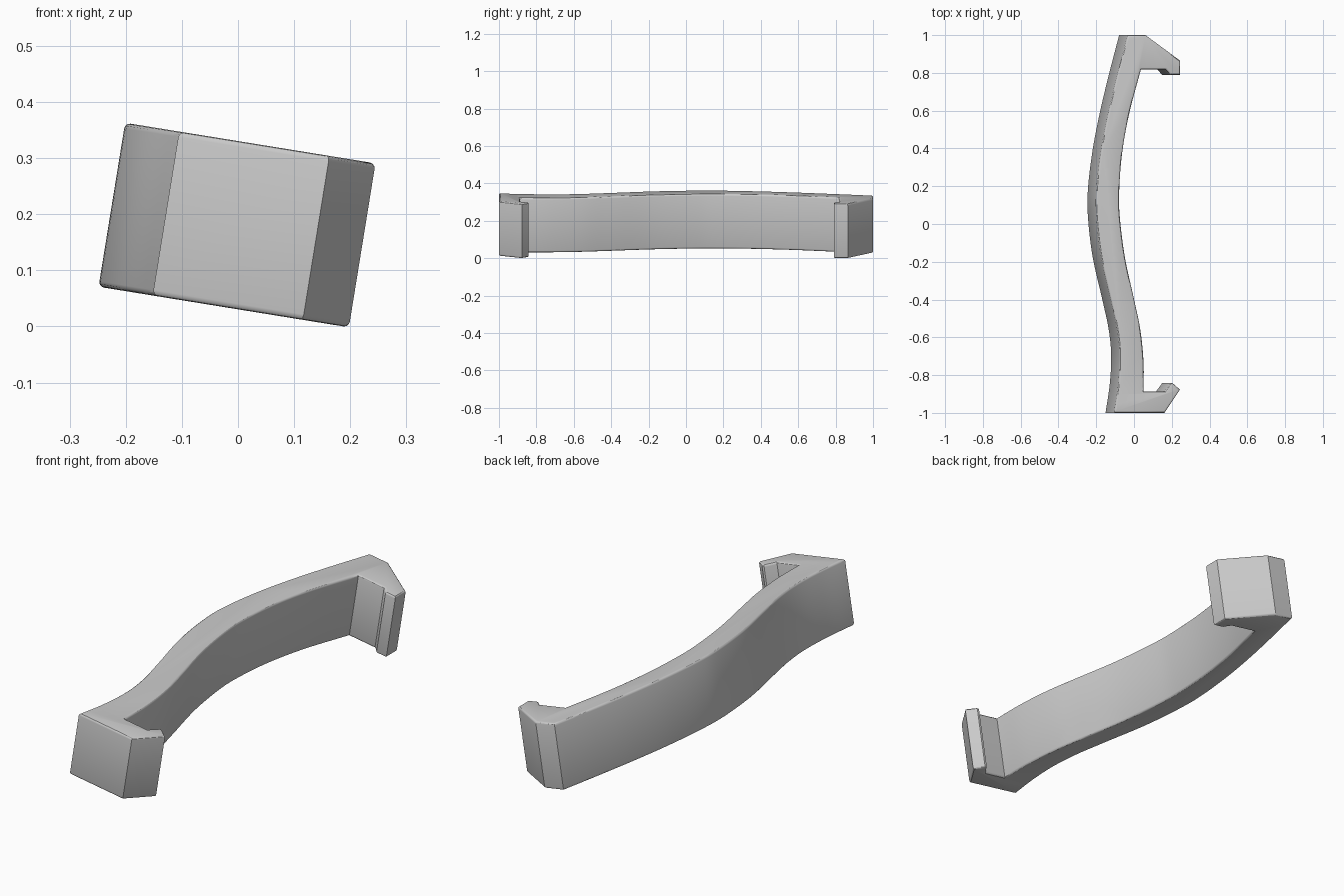
import bpy, bmesh, math
from mathutils import Matrix, Vector

if "Cube" in bpy.data.objects:
    bpy.data.objects.remove(bpy.data.objects["Cube"])

TILT = math.radians(9.2)   # whole clip leans about the y axis
HALF = 0.148               # half of the extruded height


def smooth_path(pts, steps=6):
    """Catmull-Rom curve through the points."""
    p = [Vector(a) for a in pts]
    p = [2 * p[0] - p[1]] + p + [2 * p[-1] - p[-2]]
    out = []
    for i in range(1, len(p) - 2):
        a, b, c, d = p[i - 1:i + 3]
        for s in range(steps):
            t = s / steps
            out.append(0.5 * (2 * b + (c - a) * t + (2 * a - 5 * b + 4 * c - d) * t * t
                              + (3 * b - a - 3 * c + d) * t ** 3))
    return out + [p[-2]]


# Profile as seen on the top face: wavy back, two hooked ends
outer = smooth_path([(-0.033, 1), (-0.085, 0.8), (-0.133, 0.6), (-0.172, 0.4), (-0.197, 0.2),
                     (-0.199, 0.05), (-0.174, -0.17), (-0.122, -0.4), (-0.088, -0.56),
                     (-0.075, -0.7), (-0.083, -0.85), (-0.105, -1)])
lower_hook = [(0.163, -1), (0.245, -0.877), (0.205, -0.842), (0.195, -0.842), (0.162, -0.888)]
inner = smooth_path([(0.052, -0.888), (0.052, -0.73), (0.035, -0.56), (0.002, -0.4),
                     (-0.046, -0.18), (-0.073, 0.03), (-0.077, 0.17), (-0.062, 0.37),
                     (-0.025, 0.58), (0.038, 0.818)])
upper_hook = [(0.168, 0.818), (0.195, 0.79), (0.245, 0.79), (0.245, 0.865), (0.062, 1)]
profile = outer + [Vector(a) for a in lower_hook] + inner + [Vector(a) for a in upper_hook]

# Extrude the profile
bm = bmesh.new()
c, s = math.cos(TILT), math.sin(TILT)
ring = [bm.verts.new(((q.x - HALF * s) / c, q.y, -HALF)) for q in profile]
base = bm.faces.new(ring)
ext = bmesh.ops.extrude_face_region(bm, geom=[base])
bmesh.ops.translate(bm, vec=(0, 0, 2 * HALF),
                    verts=[v for v in ext['geom'] if isinstance(v, bmesh.types.BMVert)])
bmesh.ops.recalc_face_normals(bm, faces=bm.faces)

# Round the rims of both caps
rims = [e for e in bm.edges if abs(e.verts[0].co.z - e.verts[1].co.z) < 1e-5]
bmesh.ops.bevel(bm, geom=rims, offset=0.01, segments=3, profile=0.5, affect='EDGES')

# Lean it and stand it on the ground
bm.transform(Matrix.Rotation(TILT, 4, 'Y'))
low = min(v.co.z for v in bm.verts)
bmesh.ops.translate(bm, vec=(0, 0, -low), verts=bm.verts)

mesh = bpy.data.meshes.new("clip_handle")
bm.to_mesh(mesh)
bm.free()
obj = bpy.data.objects.new("clip_handle", mesh)
bpy.context.collection.objects.link(obj)

grey = bpy.data.materials.new("light grey")
grey.diffuse_color = (0.6, 0.6, 0.6, 1)
grey.use_nodes = True
grey.node_tree.nodes["Principled BSDF"].inputs["Base Color"].default_value = grey.diffuse_color
mesh.materials.append(grey)

bpy.context.view_layer.objects.active = obj
obj.select_set(True)
bpy.ops.object.shade_smooth_by_angle(angle=math.radians(30))
